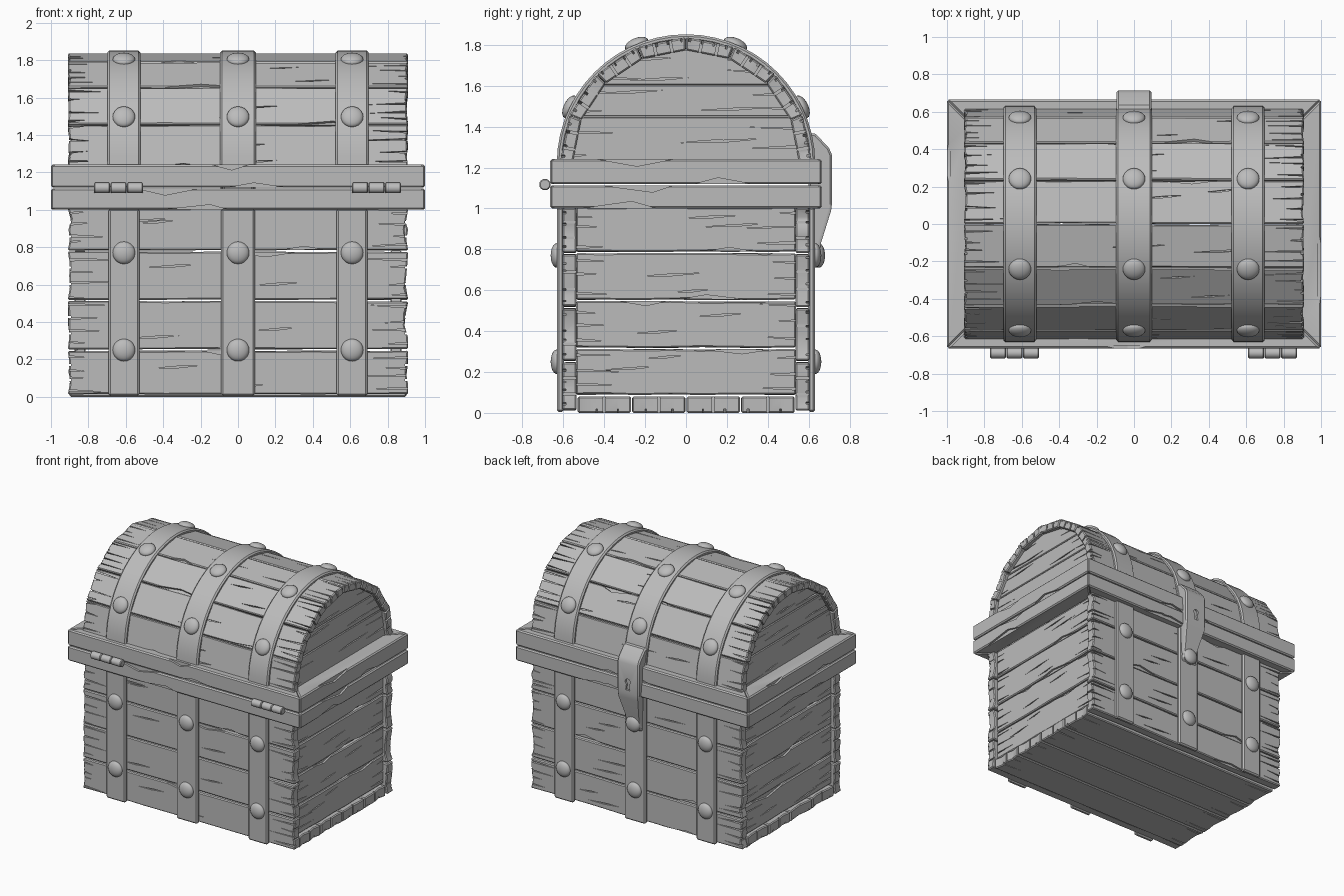
import bpy, bmesh, math, random
from mathutils import Vector, Matrix

if "Cube" in bpy.data.objects:
    bpy.data.objects.remove(bpy.data.objects["Cube"])

rnd = random.Random(7)
U = rnd.uniform
grey = bpy.data.materials.new("plain grey")
grey.diffuse_color = (0.5, 0.5, 0.5, 1)
grey.use_nodes = True
grey.node_tree.nodes["Principled BSDF"].inputs["Base Color"].default_value = grey.diffuse_color


def frame(origin, xd, yd):
    """Local x, y on the part's face, local z pointing outwards."""
    x, y = Vector(xd), Vector(yd)
    m = Matrix((x, y, x.cross(y))).transposed().to_4x4()
    m.translation = Vector(origin)
    return m


def solid(name, parts, m, taper=(1, 1)):
    """Extrude outlines (pts, z0, z1); taper scales the inner face."""
    bm = bmesh.new()
    for pts, z0, z1 in parts:
        lo = [bm.verts.new((x * taper[0], y * taper[1], z0)) for x, y in pts]
        hi = [bm.verts.new((x, y, z1)) for x, y in pts]
        bm.faces.new(lo[::-1])
        bm.faces.new(hi)
        for i in range(len(pts)):
            j = (i + 1) % len(pts)
            bm.faces.new((lo[i], lo[j], hi[j], hi[i]))
    bm.transform(m)
    bmesh.ops.recalc_face_normals(bm, faces=bm.faces)
    me = bpy.data.meshes.new(name)
    bm.to_mesh(me)
    bm.free()
    ob = bpy.data.objects.new(name, me)
    bpy.context.collection.objects.link(ob)
    return ob


def finish(ob, bevel, cutter=None):
    """Bevel the edges, carve the cutter out and bake the result."""
    b = ob.modifiers.new("bevel", 'BEVEL')
    b.width, b.segments, b.limit_method, b.angle_limit = bevel, 1, 'ANGLE', math.radians(40)
    if cutter:
        c = ob.modifiers.new("cut", 'BOOLEAN')
        c.object, c.operation, c.solver, c.use_self = cutter, 'DIFFERENCE', 'EXACT', True
    dg = bpy.context.evaluated_depsgraph_get()
    me = bpy.data.meshes.new_from_object(ob.evaluated_get(dg))
    ob.modifiers.clear()
    ob.data = me
    if cutter:
        bpy.data.objects.remove(cutter)
    me.materials.clear()
    me.materials.append(grey)
    return ob


def rect(x0, x1, y0, y1):
    return [(x0, y0), (x1, y0), (x1, y1), (x0, y1)]


def rough(L, W, jx, jy):
    """Plank outline with slightly worn edges."""
    l, w, n = L / 2, W / 2, 7
    xs = [-l + L * i / n for i in range(n + 1)]
    pts = [(x, -w + U(0, jy)) for x in xs]
    pts += [(l - U(0, jx), -w + W * k / 4) for k in (1, 2, 3)]
    pts += [(x, w - U(0, jy)) for x in reversed(xs)]
    pts += [(-l + U(0, jx), w - W * k / 4) for k in (1, 2, 3)]
    return pts


def board(name, L, W, T, m, taper=(1, 1), outline=None, jx=0.015, jy=0.006,
          cracks=4, splits=2, chips=1, cells=0, bevel=0.007):
    """Wooden board with end cracks, middle splits, chipped edges and end grain."""
    l, w = L / 2, W / 2
    cuts = []
    for s in (-1, 1):
        for k in range(cracks):
            y = -w + W * (k + U(0.25, 0.75)) / cracks
            t, n = U(0.004, 0.008), U(0.08, 0.26)
            cuts.append(([(s * (l + .03), y - t), (s * (l + .03), y + t),
                          (s * (l - n), y + U(-.012, .012))], -.018, .03))
        for k in range(1, cells):
            y = -w + W * k / cells
            cuts.append((rect(s * l - .016, s * l + .016, y - .006, y + .006), -T - .02, .02))
    for k in range(splits):
        x, y, n = U(-.6, .6) * l, U(-.7, .7) * w, U(.08, .17)
        cuts.append(([(x - n, y - .006), (x, y - .005), (x + n, y + .008), (x + .02, y + .006)], -.012, .03))
    for k in range(chips):
        s, x, h = rnd.choice((-1, 1)), U(-.6, .6) * l, U(.02, .035)
        cuts.append(([(x - U(.12, .3), s * (w + .004)), (x + U(.1, .25), s * (w + .004)),
                      (x, s * (w - h))], -.016, .03))
    ob = solid(name, [(outline or rough(L, W, jx, jy), -T, 0)], m, taper)
    return finish(ob, bevel, solid("cutter", cuts, m) if cuts else None)


def rivet(name, m):
    bm = bmesh.new()
    bmesh.ops.create_uvsphere(bm, u_segments=20, v_segments=12, radius=0.06)
    bm.transform(m @ Matrix.Diagonal((1, 1, 0.5, 1)))
    me = bpy.data.meshes.new(name)
    bm.to_mesh(me)
    bm.free()
    me.materials.append(grey)
    bpy.context.collection.objects.link(bpy.data.objects.new(name, me))


Z = (0, 0, 1)
CZ = 1.22                                   # centre height of the lid arch
straps = ((-0.61, 0.165), (0, 0.18), (0.61, 0.165))

# Body: front and back planks, straps and rivets
for side, s in (("front", -1), ("back", 1)):
    xd = (-s, 0, 0)
    levels = (0.01, 0.25, 0.515, 0.78, 1.01)
    for i, (a, b) in enumerate(zip(levels, levels[1:])):
        board(f"{side}_plank_{i}", 1.82, b - a - .003, .07,
              frame((0, s * .605, (a + b) / 2), xd, Z), jx=.022, cells=3)
    for i, (x, w) in enumerate(straps):
        m = frame((x, s * .632, .505), xd, Z)
        finish(solid(f"{side}_strap_{i}", [(rect(-w / 2, w / 2, -.5, .5), -.035, 0)], m), .01)
        for z in (.25, .77):
            rivet(f"{side}_rivet_{i}", frame((x, s * .632, z), xd, Z))

# Body: end planks set in between the front and back
for side, s in (("left", -1), ("right", 1)):
    levels = (.085, .315, .55, .785, 1.01)
    for i, (a, b) in enumerate(zip(levels, levels[1:])):
        board(f"{side}_plank_{i}", 1.075, b - a - .003, .06,
              frame((s * .875, 0, (a + b) / 2), (0, s, 0), Z), jx=0, cracks=3)

# Floor boards
for i in range(4):
    board(f"floor_board_{i}", 1.8, .262, .08,
          frame((0, -.4 + i * .2667, 0), (1, 0, 0), (0, -1, 0)), jy=.003,
          cracks=2, splits=0, chips=0, cells=2)

# Mitred rims of the body and the lid
for rim, z, h in (("lower_rim", 1.057, .113), ("upper_rim", 1.18, .122)):
    for k, (L, d, xd, o) in enumerate((
            (2.0, .665, (1, 0, 0), (0, -1, 0)), (2.0, .665, (-1, 0, 0), (0, 1, 0)),
            (1.33, 1.0, (0, 1, 0), (1, 0, 0)), (1.33, 1.0, (0, -1, 0), (-1, 0, 0)))):
        board(f"{rim}_{k}", L, h, .13, frame((o[0] * d, o[1] * d, z), xd, Z),
              taper=((L - .26) / L, 1), outline=rect(-L / 2, L / 2, -h / 2, h / 2),
              cracks=0, splits=0, chips=2, bevel=.009)

# Lid: eight planks around the arch
for i in range(8):
    a = math.radians(22.5 * (i + .5))
    c, s = math.cos(a), math.sin(a)
    board(f"lid_plank_{i}", 1.82, .241, .062,
          frame((0, .606 * c, CZ + .606 * s), (1, 0, 0), (0, s, -c)),
          taper=(1, .9), jx=.012, jy=.005, cells=3)

# Lid: half round ends made of level planks
R = .56
for side, s in (("left", -1), ("right", 1)):
    levels = (.0, .23, .385, R)
    for i, (a, b) in enumerate(zip(levels, levels[1:])):
        mid = (a + b) / 2
        zs = [a + (b - .002 - a) * k / 5 for k in range(6)]
        arc = [(math.sqrt(R * R - z * z), z - mid) for z in zs]
        pts = arc + [(-x, y) for x, y in reversed(arc)]
        board(f"lid_{side}_plank_{i}", 2 * arc[2][0], b - a, .06,
              frame((s * .875, 0, CZ + mid), (0, s, 0), Z), outline=pts,
              cracks=2, chips=0, bevel=.005)

# Lid: arched straps with rivets
YZ = ((0, 1, 0), Z)
for i, (x, w) in enumerate(straps):
    ring = [(r * math.cos(t), r * math.sin(t)) for r, d in ((.632, 1), (.6, -1))
            for t in [math.pi * k / 28 for k in range(29)][::d]]
    finish(solid(f"lid_strap_{i}", [(ring, -w / 2 - .005, w / 2 + .005)],
                 frame((x, 0, CZ), *YZ)), .01)
    for deg in (26, 67.5, 112.5, 154):
        c, s = math.cos(math.radians(deg)), math.sin(math.radians(deg))
        rivet(f"lid_rivet_{i}", frame((x, .632 * c, CZ + .632 * s), (1, 0, 0), (0, s, -c)))

# Hinges: three knuckles each
for h, x0 in (("left", -.77), ("right", .61)):
    for k in range(3):
        circle = [(.028 * math.cos(t * math.pi / 8), .028 * math.sin(t * math.pi / 8)) for t in range(16)]
        finish(solid(f"{h}_hinge_{k}", [(circle, 0, .086)],
                     frame((x0 + k * .088, -.69, 1.117), *YZ)), .005)

# Hasp over the rims at the back, narrowing to its lower rivet, with a keyhole
profile = [(.6, 1.37), (.6, .72), (.642, .72), (.66, .83), (.71, .99), (.715, 1.03),
           (.715, 1.26), (.7, 1.295), (.635, 1.365)]
hasp = solid("hasp", [(profile, -.093, .093)], frame((0, 0, 0), *YZ))
for v in hasp.data.vertices:
    if v.co.z < .9:
        v.co.x *= .72
key = [(.022 * math.cos(math.radians(t)), .022 * math.sin(math.radians(t))) for t in range(-60, 241, 25)]
key += [(-.018, -.065), (.018, -.065)]
finish(hasp, .01, solid("cutter", [(key, -.015, .03)], frame((0, .715, 1.12), (-1, 0, 0), Z)))
rivet("hasp_rivet", frame((0, .65, .77), (-1, 0, 0), Z))

# Smooth rounded parts while keeping edges sharp
bpy.ops.object.select_all(action='SELECT')
bpy.context.view_layer.objects.active = hasp
bpy.ops.object.shade_smooth_by_angle(angle=math.radians(30))
